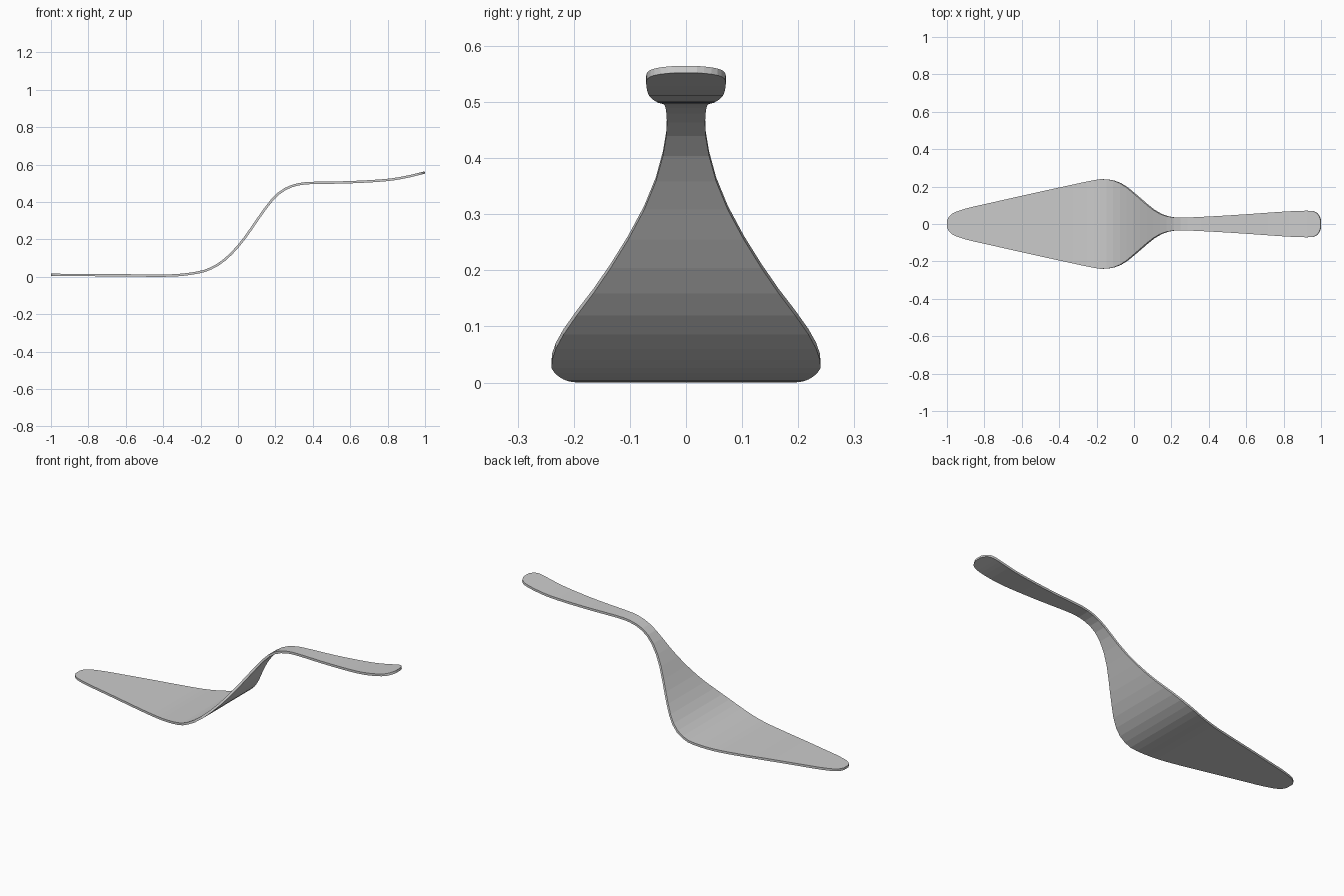
import bpy, bmesh

if "Cube" in bpy.data.objects:
    bpy.data.objects.remove(bpy.data.objects["Cube"])

# Side profile of the sheet's middle surface: (x, z)
HEIGHT = [(-1, .0105), (-.7, .009), (-.4, .0065), (-.3, .011), (-.2, .026),
          (-.15, .043), (-.1, .07), (-.05, .11), (0, .163), (.05, .227),
          (.1, .3), (.15, .37), (.2, .43), (.25, .468), (.3, .489),
          (.35, .499), (.4, .502), (.6, .506), (.8, .518), (.9, .534), (1, .558)]

# Outline seen from above: (x, half width)
WIDTH = [(-1, .02), (-.99, .04), (-.97, .057), (-.94, .07), (-.88, .088),
         (-.8, .106), (-.6, .151), (-.4, .195), (-.2, .237), (-.16, .24),
         (-.1, .23), (-.05, .205), (0, .165), (.05, .122), (.1, .08),
         (.15, .051), (.2, .037), (.25, .034), (.4, .04), (.6, .052),
         (.8, .066), (.92, .071), (.96, .068), (.98, .058), (.993, .04), (1, .02)]


def curve(points, x):
    """Smooth cubic through the points, evaluated at x."""
    n = len(points)

    def slope(i):
        a, b = points[max(i - 1, 0)], points[min(i + 1, n - 1)]
        return (b[1] - a[1]) / (b[0] - a[0])

    i = 0
    while i < n - 2 and x > points[i + 1][0]:
        i += 1
    (x0, y0), (x1, y1) = points[i], points[i + 1]
    h = x1 - x0
    t = (x - x0) / h
    return ((2*t**3 - 3*t**2 + 1) * y0 + (t**3 - 2*t**2 + t) * h * slope(i)
            + (3*t**2 - 2*t**3) * y1 + (t**3 - t**2) * h * slope(i + 1))


# Stations along the length, closer together at the rounded ends
stations = [-1, -.997, -.99, -.98, -.967, -.95, -.93]
stations += [-.9 + .036 * i for i in range(51)]
stations += [.925, .945, .96, .972, .982, .99, .996, 1]

# Blade and handle formed from one bent sheet
bm = bmesh.new()
previous = None
for x in stations:
    z, w = curve(HEIGHT, x), curve(WIDTH, x)
    pair = [bm.verts.new((x * .999, side * w, z)) for side in (-1, 1)]
    if previous:
        bm.faces.new((previous[0], pair[0], pair[1], previous[1]))
    previous = pair
mesh = bpy.data.meshes.new("cake_server")
bm.to_mesh(mesh)
bm.free()
server = bpy.data.objects.new("cake_server", mesh)
bpy.context.collection.objects.link(server)

# Sheet thickness
solid = server.modifiers.new("thickness", 'SOLIDIFY')
solid.thickness = .0125
solid.offset = 0
solid.use_even_offset = True

# Plain steel
steel = bpy.data.materials.new("steel_grey")
steel.diffuse_color = (.6, .6, .6, 1)
steel.use_nodes = True
steel.node_tree.nodes["Principled BSDF"].inputs["Base Color"].default_value = steel.diffuse_color
mesh.materials.append(steel)
